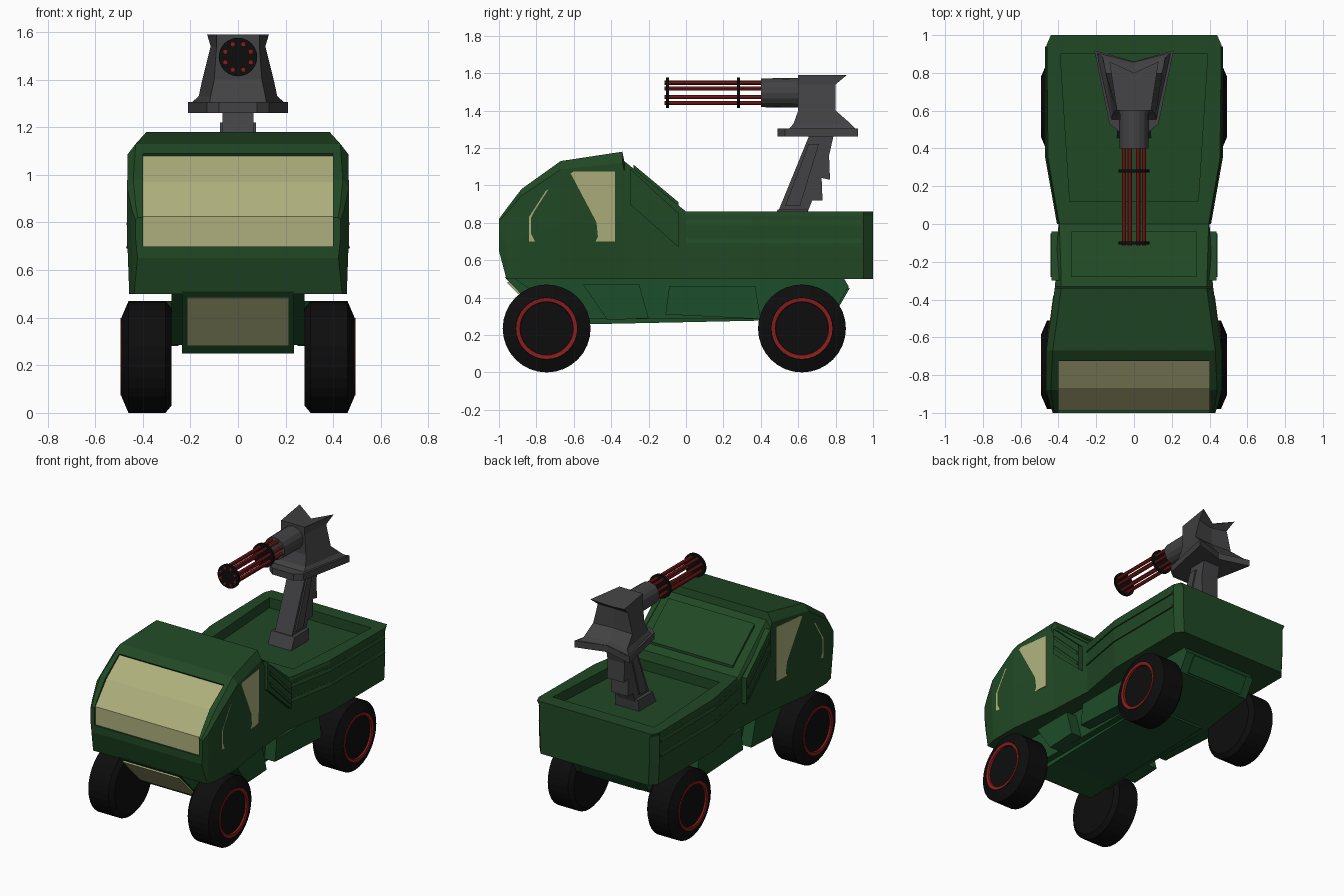
import bpy, bmesh
from math import sin, cos, pi

if "Cube" in bpy.data.objects:
    bpy.data.objects.remove(bpy.data.objects["Cube"])


def material(name, r, g, b):
    m = bpy.data.materials.new(name)
    m.diffuse_color = (r, g, b, 1)
    m.use_nodes = True
    m.node_tree.nodes["Principled BSDF"].inputs["Base Color"].default_value = m.diffuse_color
    return m


GREEN = material("body_green", .015, .065, .018)
UNDER = material("chassis_green", .012, .075, .022)
GLASS = material("glass_olive", .42, .43, .20)
BLACK = material("black", .004, .004, .004)
RED = material("red", .25, .012, .012)
STEEL = material("dark_steel", .055, .055, .058)


def loft(name, rings, mat, closed=False):
    """Skin a list of equal-length rings; cap the ends or join last to first."""
    n, k = len(rings[0]), len(rings)
    bm = bmesh.new()
    vs = [[bm.verts.new(p) for p in ring] for ring in rings]
    for i in range(k if closed else k - 1):
        a, b = vs[i], vs[(i + 1) % k]
        for j in range(n):
            bm.faces.new((a[j], a[(j + 1) % n], b[(j + 1) % n], b[j]))
    if not closed:
        bm.faces.new(vs[0])
        bm.faces.new(vs[-1])
    bmesh.ops.recalc_face_normals(bm, faces=bm.faces)
    me = bpy.data.meshes.new(name)
    bm.to_mesh(me)
    bm.free()
    ob = bpy.data.objects.new(name, me)
    bpy.context.collection.objects.link(ob)
    if mat:
        me.materials.append(mat)
    return ob


def prism_x(name, pts, x0, x1, mat):
    return loft(name, [[(x, y, z) for y, z in pts] for x in (x0, x1)], mat)


def prism_z(name, pts, z0, z1, mat):
    return loft(name, [[(x, y, z) for x, y in pts] for z in (z0, z1)], mat)


def circle_x(x, r, y, z, n=32):
    return [(x, y + r * cos(2 * pi * i / n), z + r * sin(2 * pi * i / n)) for i in range(n)]


def rod(name, x, z, sections, n, mat):
    """Round bar along y from (y, radius) sections."""
    return loft(name, [[(x + r * cos(2 * pi * i / n), y, z + r * sin(2 * pi * i / n))
                        for i in range(n)] for y, r in sections], mat)


def cut(target, cutter):
    m = target.modifiers.new("cut", 'BOOLEAN')
    m.operation, m.solver, m.object = 'DIFFERENCE', 'EXACT', cutter
    cutter.hide_render = True
    cutter.hide_viewport = True


# Body shell: y, half width, bottom z, shoulder z, top half width, top z
stations = [
    (-1.00, .43, .65, .81, .42, .82),
    (-.96, .445, .50, .85, .43, .875),
    (-.88, .465, .50, .945, .44, .98),
    (-.67, .465, .50, 1.085, .43, 1.13),
    (-.34, .42, .50, 1.12, .385, 1.18),
    (-.33, .418, .50, 1.08, .385, 1.13),
    (.00, .40, .50, .84, .395, .86),
    (.35, .462, .50, .84, .455, .86),
    (.95, .462, .50, .84, .462, .86),
    (1.00, .42, .50, .83, .44, .86),
]
rings = []
for y, w, zb, zs, wt, zt in stations:
    half = [(w - .008, zb), (w, zb + (zs - zb) * .5), (w, zs), (wt, zt)]
    rings.append([(x, y, z) for x, z in half] + [(-x, y, z) for x, z in reversed(half)])
body = loft("body_shell", rings, GREEN)

# Cargo bed recess
cut(body, prism_z("bed_cutter", [(-.34, .12), (.34, .12), (.39, .9), (-.39, .9)], .79, 1.5, None))

# Windscreen recess and glass
screen = [(-.985, .70), (-.985, .825), (-.865, .97), (-.72, 1.08)]
cut(body, prism_x("windscreen_cutter", screen + [(-.8, 1.2), (-1.2, 1.2), (-1.2, .70)], -.4, .4, None))
inner = [(y + .025, z - .01) for y, z in reversed(screen)]
prism_x("windscreen", [(y - .003, z) for y, z in screen] + inner, -.4, .4, GLASS)

# Side windows
window = [(-.84, .70), (-.84, .83), (-.75, .97), (-.6, 1.075), (-.38, 1.075), (-.38, .70)]
for s, side in ((1, "right"), (-1, "left")):
    outer = [(s * (.466 if y < -.66 else .466 - (y + .67) * .13), y, z) for y, z in window]
    loft("side_window_" + side, [outer, [(x - s * .03, y, z) for x, y, z in outer]], GLASS)

    # Air vents behind the cab, with slats
    vent = [(-.3, 1.09), (-.04, .85), (-.04, .67), (-.3, .9)]
    prism_x("vent_" + side, vent, s * .38, s * .437, GREEN)
    for i in range(2):
        d = .035 + .075 * i
        prism_x("vent_slat_" + side, [(-.28, 1.06 - d), (-.05, .84 - d), (-.05, .815 - d), (-.28, 1.035 - d)],
                s * .42, s * .443, GREEN)

    # Slim ribs along the bed side
    for z in (.70, .80):
        rib = [(0, .402), (.35, .464), (.94, .464)]
        loft("bed_rib_" + side, [[(s * (x - .02), y, z - .012), (s * (x + .006), y, z - .008),
                                  (s * (x - .001), y, z + .015), (s * (x - .02), y, z + .015)]
                                 for y, x in rib], GREEN)

    # Lower side lockers
    prism_x("front_locker_" + side, [(-.55, .47), (-.25, .47), (-.2, .29), (-.42, .28)], s * .25, s * .36, UNDER)
    prism_x("rear_locker_" + side, [(-.09, .46), (.37, .46), (.4, .285), (-.11, .31)], s * .25, s * .36, UNDER)

    # Wheels with red rim ring
    for yc, end in ((-.745, "front"), (.62, "rear")):
        tyre = [(.28, .205), (.305, .235), (.46, .235), (.49, .165), (.478, .14)]
        loft(f"{end}_wheel_{side}", [circle_x(s * x, r, yc, .235) for x, r in tyre], BLACK)
        rim = [(.475, .14), (.49, .143), (.493, .163), (.48, .163)]
        loft(f"{end}_rim_ring_{side}", [circle_x(s * x, r, yc, .235) for x, r in rim], RED, True)

# Roof hatch on the sloping cab back
prism_x("cab_rear_panel", [(-.28, 1.11), (-.04, .91), (-.04, .86), (-.28, 1.04)], -.33, .33, GREEN)

# Chassis, belly and front and rear skid panels
prism_x("chassis", [(-.93, .51), (-.6, .285), (.4, .285), (.8, .34), (.87, .46), (.84, .51)], -.28, .28, UNDER)
prism_x("belly", [(-.97, .51), (-.72, .25), (-.5, .258), (.4, .277), (.5, .4), (.4, .51)], -.235, .235, UNDER)
prism_x("front_grille", [(-.957, .48), (-.762, .28), (-.74, .29), (-.93, .49)], -.215, .215, GLASS)
prism_x("rear_skid_panel", [(.815, .345), (.875, .45), (.86, .46), (.79, .355)], -.22, .22, UNDER)

# Gun post with stepped back and raised side panels
prism_x("gun_post", [(.46, .78), (.66, 1.27), (.79, 1.27), (.765, 1.16), (.77, 1.03), (.725, 1.04),
                     (.73, .92), (.675, .92), (.62, .78)], -.065, .065, STEEL)
prism_x("gun_post_panel", [(.53, .89), (.655, 1.22), (.71, 1.22), (.61, .89)], -.075, .075, STEEL)
prism_x("gun_post_foot", [(.45, .78), (.49, .87), (.65, .87), (.64, .78)], -.09, .09, STEEL)

# Turret tray and head, both notched at the back
prism_z("turret_tray", [(-.13, .53), (-.08, .49), (.08, .49), (.13, .53), (.21, .92), (0, .86), (-.21, .92)],
        1.26, 1.305, STEEL)
levels = [(1.30, .12, .55, .20, .91, .86, 1.30), (1.33, .115, .575, .165, .88, .84, 1.33),
          (1.40, .10, .60, .15, .80, .79, 1.40), (1.54, .09, .60, .115, .80, .78, 1.53),
          (1.59, .09, .60, .13, .86, .80, 1.55)]
loft("turret_head", [[(-wf, yf, z), (wf, yf, z), (wb, yb, z), (0, yn, zn), (-wb, yb, z)]
                     for z, wf, yf, wb, yb, yn, zn in levels], STEEL)

# Rotary gun
rod("gun_housing", 0, 1.495, [(.40, .077), (.65, .08)], 16, STEEL)
for i in range(8):
    a = 2 * pi * (i + .5) / 8
    rod("gun_barrel", .058 * cos(a), 1.495 + .058 * sin(a), [(-.115, .011), (.41, .011)], 8, RED)
for y in (-.1, .28):
    rod("barrel_clamp", 0, 1.495, [(y - .008, .081), (y + .008, .081)], 24, BLACK)
